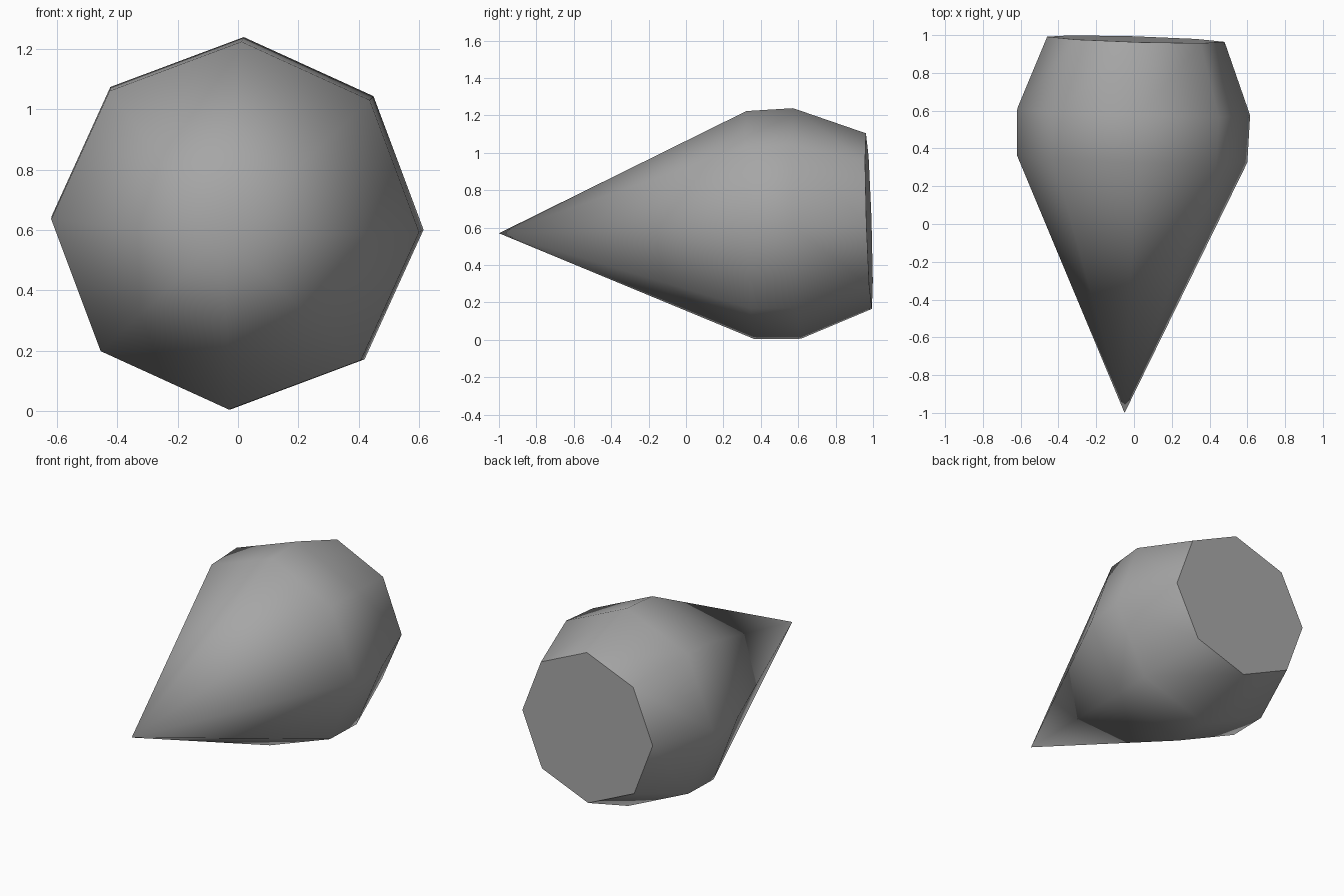
import bpy
import bmesh
import math
from mathutils import Vector

cube = bpy.data.objects.get("Cube")
if cube:
    bpy.data.objects.remove(cube, do_unlink=True)

SIDES = 8
TWIST = math.radians(2)

# Slightly tilted axis running from the pointed front to the flat back
tip = Vector((-0.05, -1.0, 0.57))
axis = Vector((0.06, 1.98, 0.065)).normalized()
right = axis.cross(Vector((0, 0, 1))).normalized()
up = right.cross(axis)

# Distance along the axis and radius of each ring
profile = [(1.345, 0.61), (1.595, 0.617), (1.98, 0.47)]


def add_ring(bm, distance, radius):
    centre = tip + axis * distance
    angles = [TWIST + math.tau * i / SIDES for i in range(SIDES)]
    return [bm.verts.new(centre + (right * math.sin(a) + up * math.cos(a)) * radius)
            for a in angles]


# Pointed nose, faceted body and flat back cap
bm = bmesh.new()
nose = bm.verts.new(tip)
rings = [add_ring(bm, d, r) for d, r in profile]
for i in range(SIDES):
    j = (i + 1) % SIDES
    bm.faces.new((nose, rings[0][i], rings[0][j]))
    for a, b in zip(rings, rings[1:]):
        bm.faces.new((a[i], b[i], b[j], a[j]))
bm.faces.new(rings[-1])
bmesh.ops.recalc_face_normals(bm, faces=bm.faces)
mesh = bpy.data.meshes.new("pointed_body")
bm.to_mesh(mesh)
bm.free()

body = bpy.data.objects.new("pointed_body", mesh)
bpy.context.collection.objects.link(body)

# Single grey colour
grey = bpy.data.materials.new("plain_grey")
grey.use_nodes = True
colour = (0.38, 0.38, 0.38, 1)
grey.diffuse_color = colour
grey.node_tree.nodes["Principled BSDF"].inputs["Base Color"].default_value = colour
mesh.materials.append(grey)

# Smooth sides with a crisp rim around the back cap
bpy.ops.object.select_all(action='DESELECT')
body.select_set(True)
bpy.context.view_layer.objects.active = body
bpy.ops.object.shade_smooth_by_angle(angle=math.radians(55))
